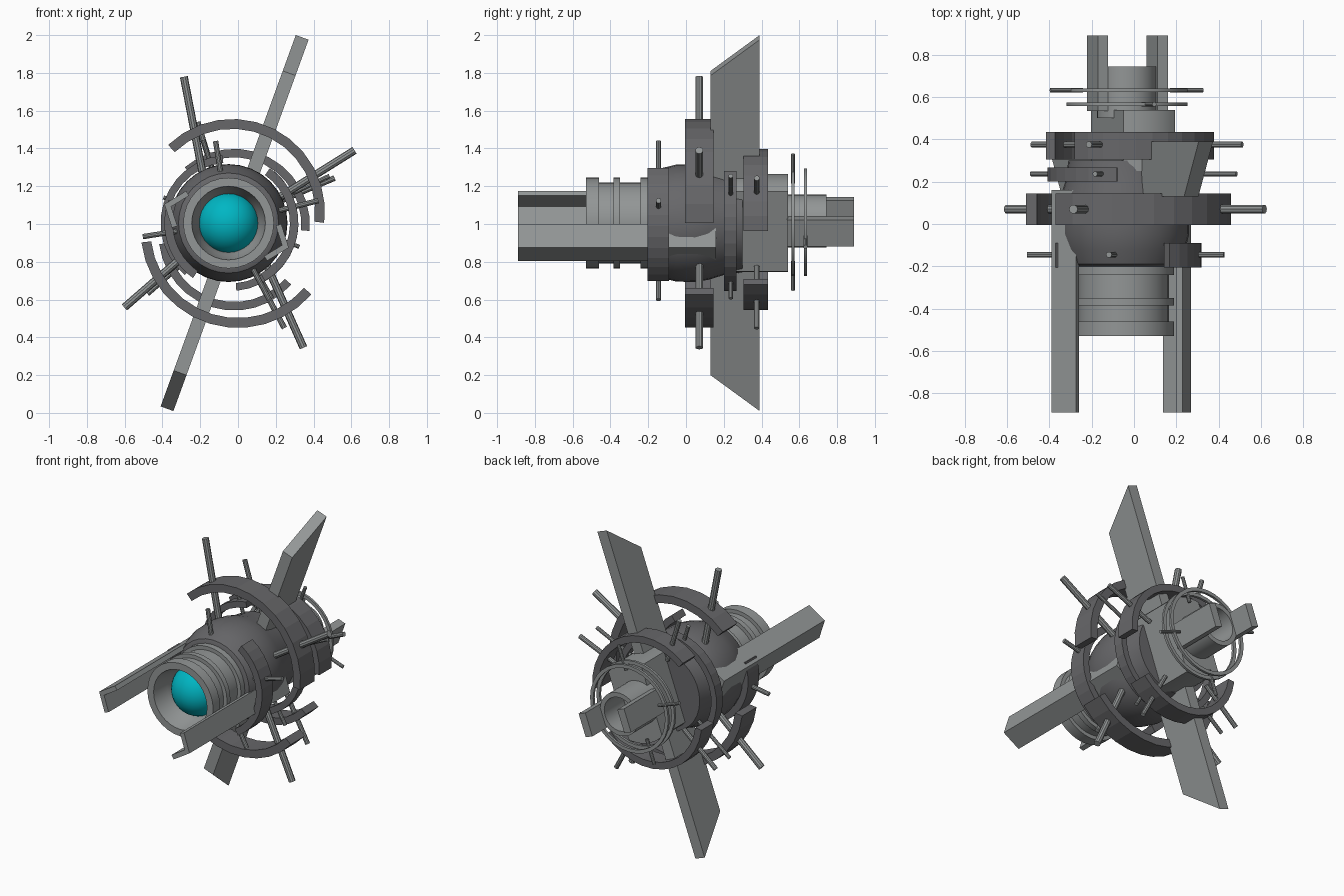
import bpy, bmesh, math
from mathutils import Vector

if "Cube" in bpy.data.objects:
    bpy.data.objects.remove(bpy.data.objects["Cube"])

CX, CZ = -0.05, 1.005          # long axis of the probe, running along y
ROLL = math.radians(20)        # the whole layout is rolled 20 degrees


def colour(name, rgb):
    m = bpy.data.materials.new(name)
    m.diffuse_color = (*rgb, 1)
    m.use_nodes = True
    m.node_tree.nodes["Principled BSDF"].inputs["Base Color"].default_value = m.diffuse_color
    return m


STEEL = colour("steel", (0.29, 0.305, 0.305))
DARK = colour("dark_steel", (0.135, 0.135, 0.142))
TEAL = colour("teal", (0.0, 0.47, 0.55))


def polar(cx, cz, r, deg):
    a = math.radians(deg)
    return (cx + r * math.cos(a), cz + r * math.sin(a))


def finish(name, bm, smooth=False, mat=STEEL):
    bmesh.ops.recalc_face_normals(bm, faces=bm.faces)
    me = bpy.data.meshes.new(name)
    bm.to_mesh(me)
    bm.free()
    me.materials.append(mat)
    ob = bpy.data.objects.new(name, me)
    bpy.context.collection.objects.link(ob)
    if smooth:
        bpy.ops.object.select_all(action='DESELECT')
        ob.select_set(True)
        bpy.context.view_layer.objects.active = ob
        bpy.ops.object.shade_smooth_by_angle(angle=math.radians(30))
    return ob


def prism(name, pts, y0, y1, smooth=False, mat=STEEL):
    """Extrude an xz outline from y0 to y1."""
    bm = bmesh.new()
    f = bm.faces.new([bm.verts.new((x, y0, z)) for x, z in pts])
    ext = bmesh.ops.extrude_face_region(bm, geom=[f])['geom']
    for v in ext:
        if isinstance(v, bmesh.types.BMVert):
            v.co.y = y1
    return finish(name, bm, smooth, mat)


def lathe(name, prof, cx=CX, cz=CZ, n=32, closed=False, mat=STEEL):
    """Revolve (y, radius) points about the long axis."""
    bm = bmesh.new()
    rings = []
    for y, r in prof:
        pts = [polar(cx, cz, r, 360 * i / n) for i in range(n)]
        rings.append([bm.verts.new((x, y, z)) for x, z in pts])
    pairs = list(zip(rings, rings[1:]))
    if closed:
        pairs.append((rings[-1], rings[0]))
    else:
        bm.faces.new(rings[0])
        bm.faces.new(rings[-1])
    for a, b in pairs:
        for i in range(n):
            j = (i + 1) % n
            bm.faces.new((a[i], a[j], b[j], b[i]))
    return finish(name, bm, True, mat)


def arc(name, cx, cz, r, t, a0, a1, y0, y1, n=12):
    """Curved armour band, flat faceted."""
    angs = [a0 + (a1 - a0) * i / n for i in range(n + 1)]
    pts = [polar(cx, cz, r, a) for a in angs]
    pts += [polar(cx, cz, r - t, a) for a in reversed(angs)]
    return prism(name, pts, y0, y1, mat=DARK)


def rod(name, y, deg, r0, r1, rad, cx=CX, cz=CZ, lean=None):
    """Round spike with its tip at (deg, r1), pointing along lean."""
    x1, z1 = polar(cx, cz, r1, deg)
    x0, z0 = polar(x1, z1, r0 - r1, deg if lean is None else lean)
    p, q = Vector((x0, y, z0)), Vector((x1, y, z1))
    bm = bmesh.new()
    bmesh.ops.create_cone(bm, cap_ends=True, segments=10, radius1=rad,
                          radius2=rad, depth=(q - p).length)
    rot = (q - p).to_track_quat('Z', 'Y').to_matrix()
    for v in bm.verts:
        v.co = rot @ v.co + (p + q) / 2
    return finish(name, bm, True)


def rolled(x, z, cx=CX, cz=CZ):
    c, s = math.cos(ROLL), math.sin(ROLL)
    return (cx + x * c + z * s, cz - x * s + z * c)


# Grooved front barrel with a conical socket
lathe("front_barrel", [
    (-0.53, 0.24), (-0.46, 0.24), (-0.46, 0.215), (-0.385, 0.215), (-0.385, 0.24),
    (-0.35, 0.24), (-0.35, 0.215), (-0.24, 0.215), (-0.24, 0.24), (-0.18, 0.24),
    (-0.18, 0.15), (-0.38, 0.15), (-0.42, 0.17), (-0.53, 0.195)], closed=True)

# Glowing eye
bm = bmesh.new()
bmesh.ops.create_uvsphere(bm, u_segments=32, v_segments=16, radius=0.164)
bmesh.ops.translate(bm, verts=bm.verts, vec=(CX, -0.34, CZ))
finish("eye", bm, True, TEAL)

# Rounded main hull
lathe("main_hull", [(-0.2, 0.24), (-0.19, 0.265), (-0.12, 0.293), (-0.05, 0.31),
                    (0.05, 0.312), (0.12, 0.30), (0.2, 0.275), (0.3, 0.26)], mat=DARK)

# Aft hull: a disc with both flanks cut flat
w = 0.13
half = math.degrees(math.asin(w / 0.26))
outline = []
for mid in (90, 270):
    for i in range(11):
        a = mid - half + 2 * half * i / 10
        outline.append(rolled(*polar(0, 0, 0.26, a), CX + 0.045))
prism("aft_hull", outline, 0.25, 0.54, True)

# Rear open tube
lathe("rear_tube", [(0.5, 0.14), (0.745, 0.14), (0.745, 0.11), (0.5, 0.11)],
      cx=-0.035, cz=1.015, closed=True)

# Upper and lower swept wings
for name, s in (("upper_wing", 1), ("lower_wing", -1)):
    bm = bmesh.new()
    sides = []
    for tx in (-0.036, 0.036):
        side = []
        for y, z in ((0.13, 0.1), (0.39, 0.1), (0.39, 1.046), (0.13, 0.844)):
            x, zz = rolled(tx, s * z, -0.018)
            side.append(bm.verts.new((x, y, zz)))
        sides.append(side)
        bm.faces.new(side)
    a, b = sides
    for i in range(4):
        j = (i + 1) % 4
        bm.faces.new((a[i], a[j], b[j], b[i]))
    finish(name, bm)

# Long bent side plates pointing forward (second is the first turned half round)
plate = [(0.229, 1.0), (0.269, 0.875), (0.154, 0.805),
         (0.138, 0.83), (0.233, 0.888), (0.2, 0.991)]
prism("right_side_plate", plate, -0.89, 0.16)
prism("left_side_plate", [(-0.121 - x, 1.98 - z) for x, z in plate], -0.89, 0.16)

# Rear prongs
for name, s in (("right_rear_prong", 1), ("left_rear_prong", -1)):
    pts = [rolled(s * 0.15 + dx, dz, -0.031, 1.012)
           for dx, dz in ((-.026, -.075), (.026, -.075), (.026, .075), (-.026, .075))]
    prism(name, pts, 0.535, 0.89)

# Armour bands: centre, radius, thickness, angles, y range
for name, *d in (
        ("front_band_right", -0.035, CZ, 0.355, 0.045, -60, 55, -0.205, -0.09),
        ("front_band_left", -0.035, CZ, 0.355, 0.045, 160, 235, -0.205, -0.09),
        ("large_band_upper", -0.03, 1.066, 0.49, 0.052, -7, 134, -0.005, 0.145),
        ("large_band_lower", 0.0, 0.965, 0.515, 0.052, 187, 319, -0.005, 0.145),
        ("thin_band_right", -0.04, CZ, 0.36, 0.04, -85, 50, 0.2, 0.267),
        ("thin_band_left", -0.05, CZ, 0.36, 0.04, 95, 230, 0.2, 0.267),
        ("rear_band_upper", -0.02, 0.998, 0.40, 0.045, -5, 131, 0.305, 0.435),
        ("rear_band_lower", -0.02, 0.942, 0.40, 0.045, 187, 319, 0.305, 0.435)):
    arc(name, *d)

# Radial spikes: y, rod radius, then (angle, tip distance, optional lean)
for name, y, rad, tips in (
        ("front_spike", -0.145, 0.014, ((99, .44), (189, .46), (14, .49), (-62, .46))),
        ("large_spike", 0.07, 0.021,
         ((107, .81, 101), (30, .77, 32), (219, .71, 221), (-59, .77, -66))),
        ("thin_spike", 0.237, 0.012, ((107, .46), (25, .59), (219, .56), (-60, .46))),
        ("rear_spike", 0.375, 0.015, ((107, .56), (23, .61), (221, .57), (-62, .63)))):
    for i, (deg, tip, *lean) in enumerate(tips):
        rod(f"{name}_{i + 1}", y, deg, 0.26, tip, rad, lean=lean[0] if lean else None)

# Two thin hoops round the tail, each with a pair of short pins
for name, y, deg in (("inner_hoop", 0.566, 70), ("outer_hoop", 0.632, -20)):
    lathe(name, [(y - 0.008, 0.285), (y + 0.008, 0.285), (y + 0.008, 0.262),
                 (y - 0.008, 0.262)], cx=-0.033, cz=1.01, closed=True)
    for k in (0, 180):
        rod(f"{name}_pin_{k}", y, deg + k, 0.22, 0.383, 0.011, -0.035, 1.01)
